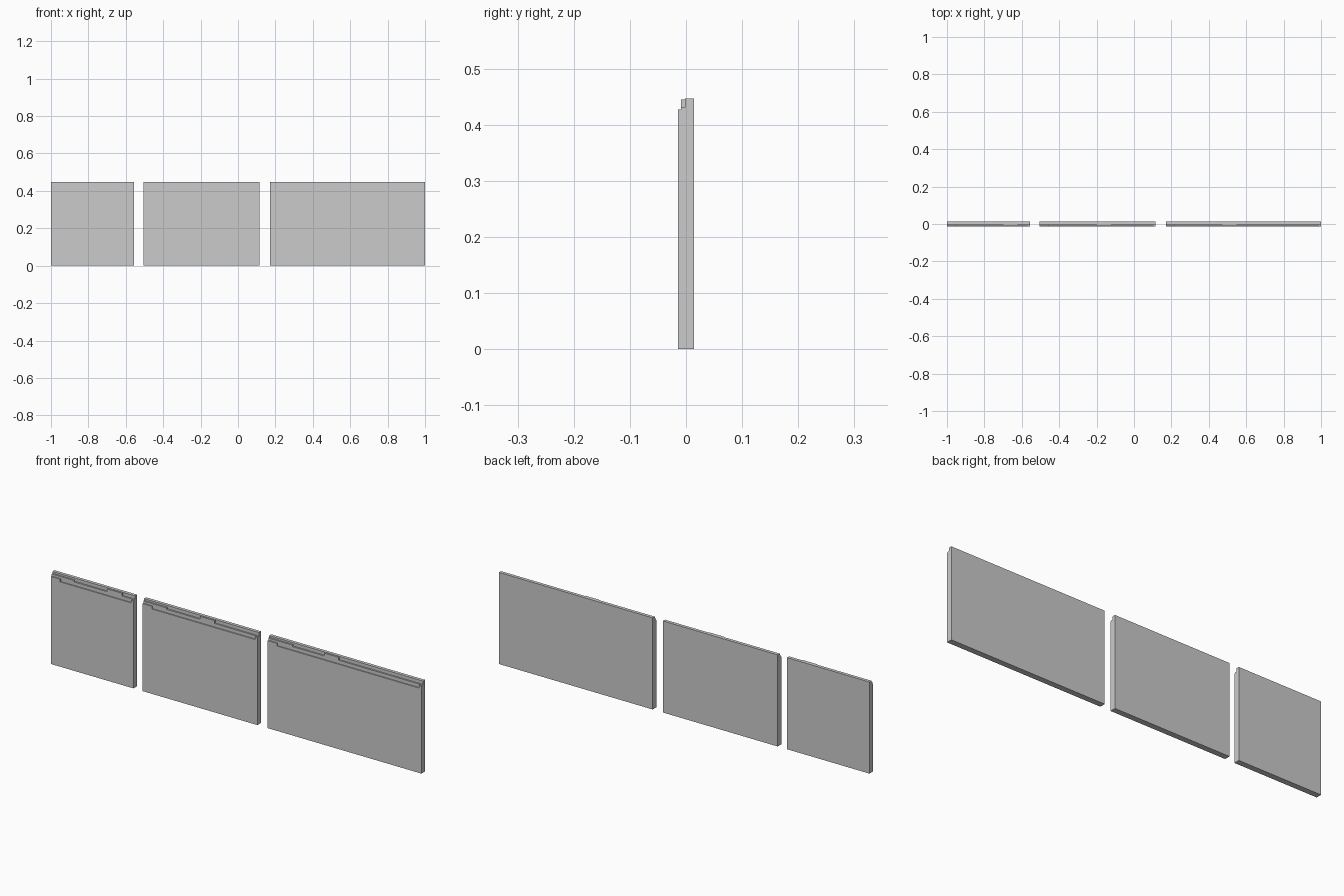
import bpy, bmesh

if "Cube" in bpy.data.objects:
    bpy.data.objects.remove(bpy.data.objects["Cube"])

mat = bpy.data.materials.new("plain grey")
mat.diffuse_color = (0.6, 0.6, 0.6, 1)
mat.use_nodes = True
mat.node_tree.nodes["Principled BSDF"].inputs["Base Color"].default_value = mat.diffuse_color


def finish(name, bm):
    bmesh.ops.recalc_face_normals(bm, faces=bm.faces)
    mesh = bpy.data.meshes.new(name)
    bm.to_mesh(mesh)
    bm.free()
    mesh.materials.append(mat)
    ob = bpy.data.objects.new(name, mesh)
    bpy.context.collection.objects.link(ob)
    return ob


def extrude_profile(name, profile, x0, x1):
    """Extrude a (y, z) outline along x."""
    bm = bmesh.new()
    face = bm.faces.new([bm.verts.new((x0, y, z)) for y, z in profile])
    out = bmesh.ops.extrude_face_region(bm, geom=[face], use_keep_orig=True)
    verts = [v for v in out["geom"] if isinstance(v, bmesh.types.BMVert)]
    bmesh.ops.translate(bm, verts=verts, vec=(x1 - x0, 0, 0))
    return finish(name, bm)


def block(name, x0, x1, y0, y1, z0, z1):
    return extrude_profile(name, [(y0, z0), (y1, z0), (y1, z1), (y0, z1)], x0, x1)


# Layer positions: front face, two steps, back face
FRONT, STEP1, STEP2, BACK = -0.014, -0.009, -0.002, 0.014
LOW, MID, TOP = 0.414, 0.431, 0.447
profile = [(FRONT, 0), (BACK, 0), (BACK, TOP), (STEP2, TOP),
           (STEP2, MID), (STEP1, MID), (STEP1, LOW), (FRONT, LOW)]

# Left, right, end of the low course, and start of the upper tab
panels = {"short": (-1.0, -0.555, -0.88, -0.70),
          "medium": (-0.505, 0.115, -0.38, -0.20),
          "long": (0.17, 1.0, 0.30, 0.47)}

for size, (x0, x1, course, tab) in panels.items():
    # Stepped wall panel
    extrude_profile(f"{size}_panel", profile, x0, x1)
    # Front ledge tabs at both ends
    block(f"{size}_front_tab_left", x0, x0 + 0.05, FRONT, STEP1, LOW, 0.427)
    block(f"{size}_front_tab_right", x1 - 0.014, x1, FRONT, STEP1, LOW, 0.427)
    # Middle ledge raised pieces
    block(f"{size}_upper_strip", x0, course, STEP1, STEP2, MID, 0.438)
    block(f"{size}_upper_tab", tab, tab + 0.08, STEP1, STEP2, MID, 0.445)
